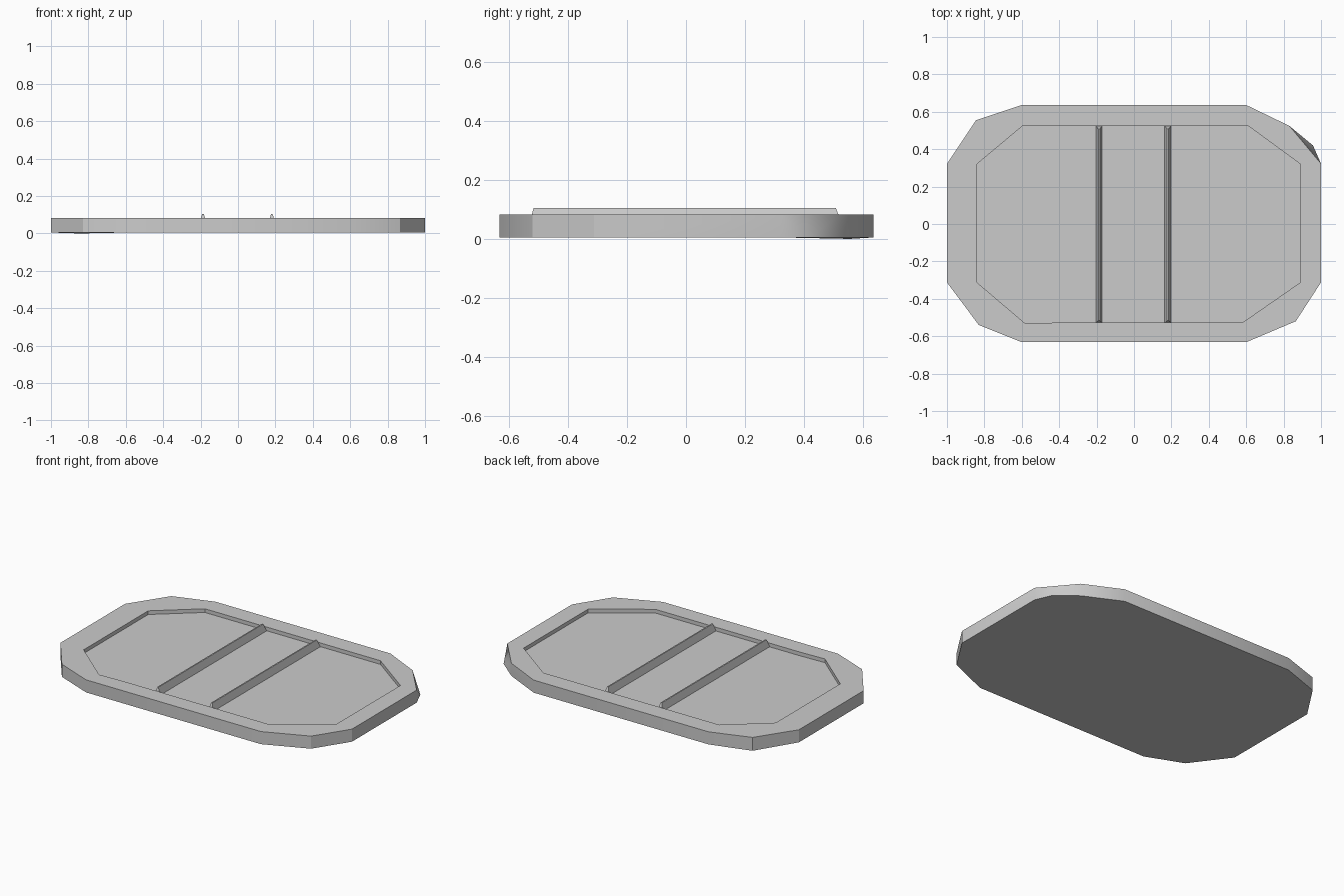
import bpy, bmesh, math

if "Cube" in bpy.data.objects:
    bpy.data.objects.remove(bpy.data.objects["Cube"])

OUTER = [(-0.6, -0.632), (0.6, -0.632), (0.865, -0.52), (1, -0.312), (1, 0.322),
         (0.83, 0.525), (0.6, 0.636), (-0.6, 0.636), (-0.845, 0.555), (-1, 0.322),
         (-1, -0.312), (-0.83, -0.54)]
INNER = [(-0.58, -0.533), (-0.41, -0.527), (0.58, -0.527), (0.89, -0.312), (0.89, 0.32),
         (0.61, 0.525), (-0.595, 0.525), (-0.84, 0.32), (-0.84, -0.312)]
BASE_Z, FLOOR_Z, RIM_Z, RIDGE_Z = 0.005, 0.06, 0.083, 0.105


def finish(bm, name):
    bmesh.ops.recalc_face_normals(bm, faces=bm.faces)
    mesh = bpy.data.meshes.new(name)
    bm.to_mesh(mesh)
    bm.free()
    ob = bpy.data.objects.new(name, mesh)
    bpy.context.collection.objects.link(ob)
    bpy.ops.object.select_all(action='DESELECT')
    bpy.context.view_layer.objects.active = ob
    ob.select_set(True)
    bpy.ops.object.shade_smooth_by_angle(angle=math.radians(30))
    return ob


def loop(bm, points, z):
    return [bm.verts.new((x, y, z)) for x, y in points]


def walls(bm, low, high, skip=None):
    n = len(low)
    for i in range(n):
        if i != skip:
            j = (i + 1) % n
            bm.faces.new((low[i], low[j], high[j], high[i]))


# Tray: outer wall, flat rim and recessed floor
bm = bmesh.new()
bottom = loop(bm, OUTER, BASE_Z)
top = loop(bm, OUTER, RIM_Z)
lip = loop(bm, INNER, RIM_Z)
floor = loop(bm, INNER, FLOOR_Z)
walls(bm, bottom, top, skip=4)
walls(bm, floor, lip)
bm.faces.new(floor)

# Slightly sagging corner and the pulled-out lower corner
bottom[8].co.z = 0
corner = bm.verts.new((0.957, 0.42, BASE_Z))
for tri in ((top[4], corner, top[5]), (bottom[4], corner, top[4]), (corner, bottom[5], top[5])):
    bm.faces.new(tri)
bm.faces.new(bottom[:5] + [corner] + bottom[5:])

# Rim between the outer and inner outlines
rim = [bm.edges.get((ring[i - 1], ring[i])) for ring in (top, lip) for i in range(len(ring))]
bmesh.ops.triangle_fill(bm, use_beauty=True, use_dissolve=False, edges=rim)
finish(bm, "tray")

# Two tapered ridges across the floor
for name, x in (("left_ridge", -0.187), ("right_ridge", 0.181)):
    bm = bmesh.new()
    low = loop(bm, [(x - 0.017, -0.53), (x + 0.017, -0.53),
                    (x + 0.017, 0.525), (x - 0.017, 0.525)], FLOOR_Z)
    high = loop(bm, [(x - 0.004, -0.516), (x + 0.004, -0.516),
                     (x + 0.004, 0.508), (x - 0.004, 0.508)], RIDGE_Z)
    walls(bm, low, high)
    bm.faces.new(high)
    bm.faces.new(low)
    finish(bm, name)
